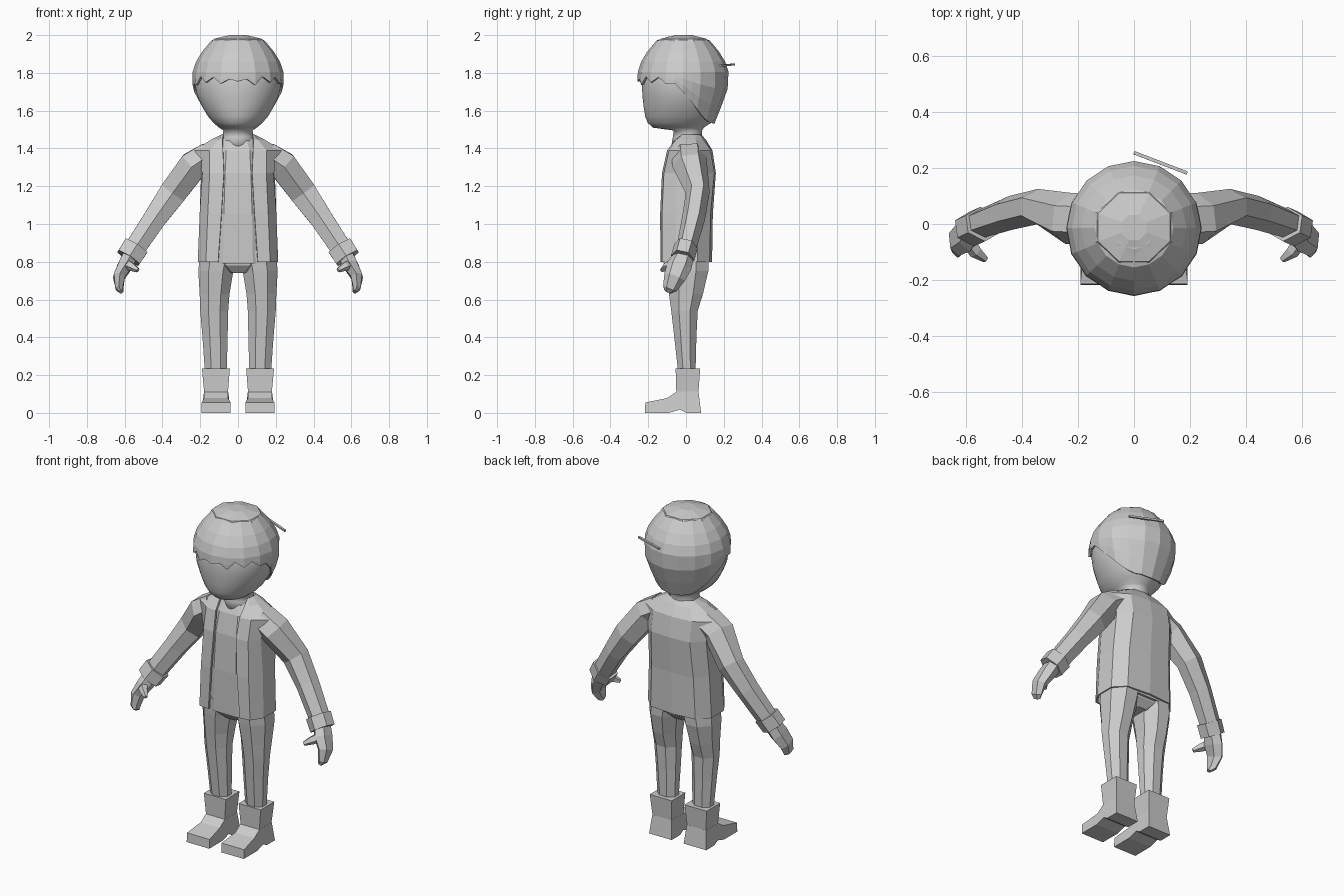
import bpy, bmesh, math
from mathutils import Vector

if "Cube" in bpy.data.objects:
    bpy.data.objects.remove(bpy.data.objects["Cube"])

grey = bpy.data.materials.new("plain grey")
grey.diffuse_color = (0.6, 0.6, 0.6, 1)
grey.use_nodes = True
grey.node_tree.nodes["Principled BSDF"].inputs["Base Color"].default_value = grey.diffuse_color


def make(name, bm, mirror=False, smooth=False, thick=0):
    bmesh.ops.recalc_face_normals(bm, faces=bm.faces[:])
    me = bpy.data.meshes.new(name)
    bm.to_mesh(me)
    bm.free()
    me.materials.append(grey)
    ob = bpy.data.objects.new(name, me)
    bpy.context.collection.objects.link(ob)
    for p in me.polygons:
        p.use_smooth = smooth
    if mirror:
        m = ob.modifiers.new("mirror", "MIRROR")
        m.use_clip = True
    if thick:
        s = ob.modifiers.new("thickness", "SOLIDIFY")
        s.thickness = thick
        s.offset = -1
    return ob


def loft(rings, closed=True, cap=True):
    """Skin a list of equally long point rings."""
    bm = bmesh.new()
    vs = [[bm.verts.new(p) for p in r] for r in rings]
    n = len(vs[0])
    for a, b in zip(vs, vs[1:]):
        for i in range(n if closed else n - 1):
            j = (i + 1) % n
            bm.faces.new((a[i], a[j], b[j], b[i]))
    if cap:
        bm.faces.new(vs[0])
        bm.faces.new(vs[-1])
    return bm


def oval(cx, cy, z, rx, ry, n=8, fit=True):
    k = 1 / math.cos(math.pi / n) if fit else 1
    return [(cx + k * rx * math.cos((i + .5) * math.tau / n),
             cy + k * ry * math.sin((i + .5) * math.tau / n), z) for i in range(n)]


def tube(path, radii, n=6):
    """Loft along a path; radii are (sideways, front-back)."""
    pts = [Vector(p) for p in path]
    rings = []
    for i, p in enumerate(pts):
        t = (pts[min(i + 1, len(pts) - 1)] - pts[max(i - 1, 0)]).normalized()
        v = Vector((0, 1, 0))
        v = (v - t * v.dot(t)).normalized()
        u = v.cross(t)
        rings.append([p + u * q[0] + v * q[1] for q in oval(0, 0, 0, *radii[i], n)])
    return loft(rings)


def interp(x, table):
    for (a, fa), (b, fb) in zip(table, table[1:]):
        if x <= b:
            return fa + (fb - fa) * max(0, x - a) / (b - a)
    return table[-1][1]


# Smooth head and neck: (z, centre y, half width, half depth)
head_rows = [(1.40, .01, .10, .09), (1.46, .008, .085, .078), (1.495, .01, .077, .075),
             (1.51, -.04, .10, .135), (1.535, -.035, .13, .168), (1.57, -.03, .16, .187),
             (1.62, -.025, .19, .2), (1.68, -.022, .217, .21), (1.74, -.02, .228, .214),
             (1.80, -.02, .225, .205), (1.88, -.02, .18, .16), (1.95, -.02, .08, .08)]
make("head", loft([oval(0, cy, z, rx, ry, 32, False) for z, cy, rx, ry in head_rows]), smooth=True)

# Hair shell: regular rows on top, then down to a hem that is low at the back
top_rows = [(.075, 1.993), (.14, 1.972), (.188, 1.915), (.222, 1.86), (.24, 1.805)]
low_radius = [(1.53, .165), (1.63, .205), (1.69, .23), (1.75, .243), (1.805, .24)]
hem = [(0, 1.745), (80, 1.745), (92, 1.69), (105, 1.635), (118, 1.585), (140, 1.54), (180, 1.53)]
N = 32
jag = [0, .012, -.02, .025, -.005, .022, -.012, .012]
rows = [[] for _ in range(8)]
for i in range(N):
    k = i / N
    a = math.tau * k
    deg = abs((k * 360 + 180) % 360 - 180)
    facet = math.cos(math.pi / 16) if i % 2 else 1      # 16 flat sides
    bottom = interp(deg, hem) + (jag[i % 8] + .01 if deg < 70 else 0)
    col = top_rows + [(None, 1.805 + (bottom - 1.805) * f) for f in (.33, .67, 1)]
    for row, (r, z) in zip(rows, col):
        r = interp(z, low_radius) if r is None else r
        row.append((r * facet * math.sin(a), -.015 - r * facet * math.cos(a), z))
bm = loft(rows, cap=False)
bm.verts.ensure_lookup_table()
bm.faces.new(bm.verts[:N])
make("hair", bm, thick=.012)

# Crown plate on the hair
make("hair_crown", loft([oval(0, -.012, 1.965, .138, .13), oval(0, -.012, 1.98, .128, .122),
                         oval(0, -.012, 2.0, .045, .045)]))
# Thin loose strand at the back
make("hair_strand", tube([(0, .255, 1.845), (.19, .182, 1.838)], [(.005, .006)] * 2, 4))

# Jacket, open at the front: half rings from lapel to back seam
jacket = [
    (.80, [(.105, -.135), (.17, -.127), (.213, -.06), (.213, .06), (.15, .125), (0, .138)]),
    (1.05, [(.088, -.137), (.16, -.127), (.203, -.05), (.203, .065), (.14, .13), (0, .142)]),
    (1.27, [(.075, -.127), (.15, -.117), (.188, -.05), (.195, .085), (.13, .15), (0, .158)]),
    (1.39, [(.08, -.10), (.15, -.09), (.235, -.03), (.235, .065), (.13, .13), (0, .14)]),
    (1.447, [(.083, -.055), (.105, -.05), (.14, -.005), (.14, .05), (.10, .09), (0, .105)]),
    (1.475, [(.078, -.02), (.082, -.01), (.085, .02), (.083, .05), (.06, .07), (0, .08)])]
make("jacket", loft([[(x, y, z) for x, y in r] for z, r in jacket], closed=False, cap=False),
     mirror=True, thick=.012)

# Shirt under the jacket
shirt = [(.79, .0, .19, .12), (1.05, .0, .18, .124), (1.27, .01, .165, .125),
         (1.39, .015, .15, .105), (1.45, .012, .10, .07)]
make("shirt", loft([oval(0, cy, z, rx, ry, 8) for z, cy, rx, ry in shirt]))

# Sleeves, cuffs, hands and thumbs
make("sleeve", tube([(.15, .015, 1.365), (.235, .02, 1.312), (.345, .062, 1.165), (.44, .04, 1.03), (.55, .0, .865)],
                    [(.07, .08), (.076, .08), (.072, .055), (.06, .053), (.055, .045)]), mirror=True)
make("cuff", tube([(.54, .0, .882), (.58, -.018, .82)], [(.068, .055), (.066, .055)]), mirror=True)
make("hand", tube([(.565, -.005, .845), (.598, -.035, .78), (.63, -.06, .72), (.628, -.085, .66), (.617, -.095, .642)],
                  [(.04, .045), (.038, .058), (.03, .05), (.02, .034), (.01, .02)]), mirror=True)
make("thumb", tube([(.60, -.05, .79), (.565, -.10, .775), (.53, -.127, .755)],
                   [(.025, .025), (.02, .02), (.01, .01)], 5), mirror=True)

# Trouser legs: (z, x min, x max, y min, y max)
leg = [(.86, .0, .20, -.115, .12), (.75, .025, .21, -.105, .118), (.63, .045, .203, -.09, .09),
       (.54, .052, .2, -.078, .062), (.40, .055, .188, -.062, .055), (.20, .06, .174, -.04, .05)]
make("trouser_leg", loft([oval((a + b) / 2, (c + d) / 2, z, (b - a) / 2, (d - c) / 2)
                          for z, a, b, c, d in leg]), mirror=True)
make("trouser_seat", loft([oval(0, 0, .74, .06, .07), oval(0, 0, .78, .15, .105), oval(0, 0, .86, .19, .115)]))

# Boots: side profile given width, plus a flared shaft
profile = [(-.218, 0), (-.215, .055), (-.10, .078), (-.05, .112), (.066, .112), (.08, 0), (.0, 0), (-.03, .018), (-.09, 0)]
sides = [[(.116 + s * (.076 if z < .06 else .064), y, z) for y, z in profile] for s in (-1, 1)]
make("boot_foot", loft(sides), mirror=True)
make("boot_shaft", loft([oval(.116, .007, .10, .062, .058, 4), oval(.117, .01, .235, .074, .065, 4)]), mirror=True)
